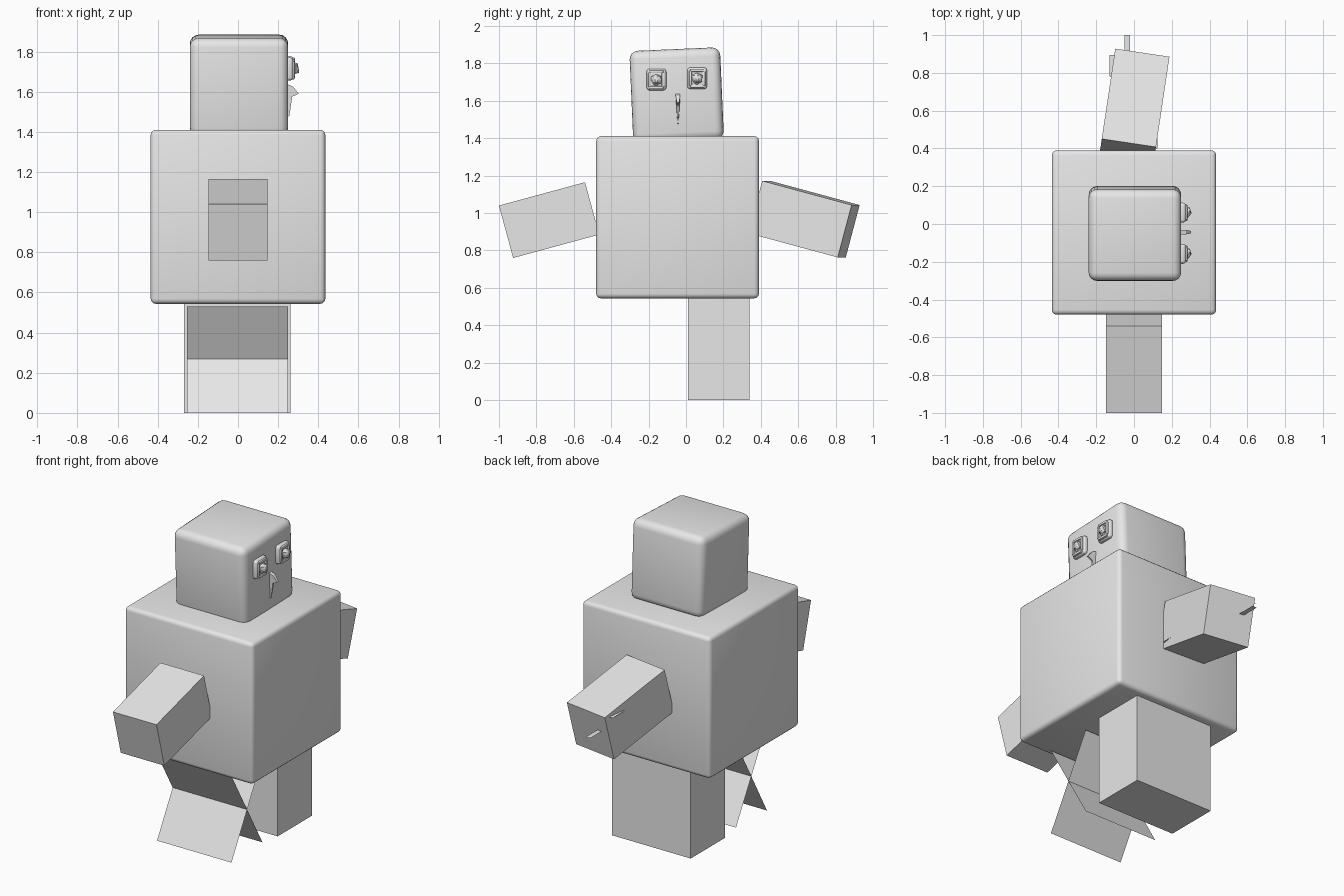
import bpy, bmesh
from math import radians
from mathutils import Matrix

if "Cube" in bpy.data.objects:
    bpy.data.objects.remove(bpy.data.objects["Cube"], do_unlink=True)

GREY = (0.8, 0.8, 0.8, 1)
grey = bpy.data.materials.new("plain_grey")
grey.use_nodes = True
grey.diffuse_color = GREY
grey.node_tree.nodes["Principled BSDF"].inputs["Base Color"].default_value = GREY


def finish(name, bm, smooth=False):
    """Turn a bmesh into a named grey object."""
    bmesh.ops.recalc_face_normals(bm, faces=bm.faces)
    mesh = bpy.data.meshes.new(name)
    bm.to_mesh(mesh)
    bm.free()
    mesh.materials.append(grey)
    obj = bpy.data.objects.new(name, mesh)
    bpy.context.collection.objects.link(obj)
    if smooth:
        bpy.ops.object.select_all(action="DESELECT")
        obj.select_set(True)
        bpy.context.view_layer.objects.active = obj
        bpy.ops.object.shade_smooth_by_angle(angle=radians(35))
    return obj


def box(name, centre, size, tilt=0, turn=0, bevel=0, segments=4):
    """Box tilted about x, then turned about z, with optional round edges."""
    bm = bmesh.new()
    bmesh.ops.create_cube(bm, size=1, matrix=Matrix.Diagonal((*size, 1)))
    if bevel:
        bmesh.ops.bevel(bm, geom=bm.edges[:], offset=bevel, segments=segments,
                        profile=0.5, affect="EDGES")
    spin = Matrix.Rotation(radians(turn), 4, "Z") @ Matrix.Rotation(radians(tilt), 4, "X")
    bm.transform(Matrix.Translation(centre) @ spin)
    return finish(name, bm, bevel > 0)


def sheet(name, x0, x1, start, end):
    """Single flat face running along x between two (y, z) points."""
    bm = bmesh.new()
    bm.faces.new([bm.verts.new(p) for p in
                  ((x0, *start), (x1, *start), (x1, *end), (x0, *end))])
    return finish(name, bm)


# Body and head
box("body", (0, -0.045, 0.977), (0.87, 0.87, 0.867), bevel=0.025, segments=3)
box("head", (0.005, -0.05, 1.63), (0.49, 0.485, 0.492), tilt=2.5, bevel=0.045)

# Arms
box("front_arm", (0, -0.732, 0.962), (0.295, 0.477, 0.29), tilt=15.2)
box("back_arm", (0.003, 0.631, 0.967), (0.29, 0.5, 0.29), tilt=-15, turn=-8.5)

# Solid leg, and a leg of two crossed sheets
box("back_leg", (-0.004, 0.175, 0.275), (0.532, 0.33, 0.55))
sheet("front_leg_sheet_a", -0.255, 0.25, (-0.42, 0.53), (-0.12, 0.01))
sheet("front_leg_sheet_b", -0.255, 0.25, (-0.42, 0.0), (-0.12, 0.53))

# Thin slivers poking out of the back arm
sheet("arm_end_sliver", -0.05, -0.02, (0.8, 0.93), (1.0, 0.93))
sheet("arm_outer_sliver", -0.13, -0.05, (0.78, 1.035), (0.895, 1.035))
sheet("arm_inner_sliver", 0.05, 0.125, (0.4, 0.91), (0.5, 0.91))

# Eyes: a rounded socket, a raised rim and a faceted pupil
for side, y, z in (("right", -0.158, 1.713), ("left", 0.06, 1.72)):
    box(side + "_eye_socket", (0.255, y, z), (0.04, 0.105, 0.115),
        bevel=0.016, segments=3)
    for k in (-1, 1):
        box(side + "_eye_rim", (0.273, y + k * 0.036, z), (0.02, 0.016, 0.08),
            bevel=0.005, segments=2)
        box(side + "_eye_lid", (0.273, y, z + k * 0.043), (0.02, 0.075, 0.016),
            bevel=0.005, segments=2)
    bm = bmesh.new()
    bmesh.ops.create_icosphere(bm, subdivisions=2, radius=1)
    for i, v in enumerate(bm.verts):
        v.co *= 1.1 if i % 3 == 0 else 0.85
    bm.transform(Matrix.Translation((0.274, y, z)) @ Matrix.Diagonal((0.033, 0.03, 0.033, 1)))
    finish(side + "_eye_pupil", bm)

# Beak: a forked wedge with a narrow tail fading down the face
bm = bmesh.new()
profile = ((0.24, 1.64), (0.275, 1.625), (0.302, 1.59), (0.27, 1.575), (0.256, 1.48), (0.24, 1.47))
flat = bm.faces.new([bm.verts.new((x, -0.055, z)) for x, z in profile])
extruded = bmesh.ops.extrude_face_region(bm, geom=[flat])["geom"]
bmesh.ops.translate(bm, vec=(0, 0.024, 0),
                    verts=[g for g in extruded if isinstance(g, bmesh.types.BMVert)])
for v in bm.verts:
    if v.co.z < 1.6:
        v.co.y = -0.043 + (v.co.y + 0.043) * (0.2 if v.co.z < 1.5 else 0.5)
finish("beak", bm)
